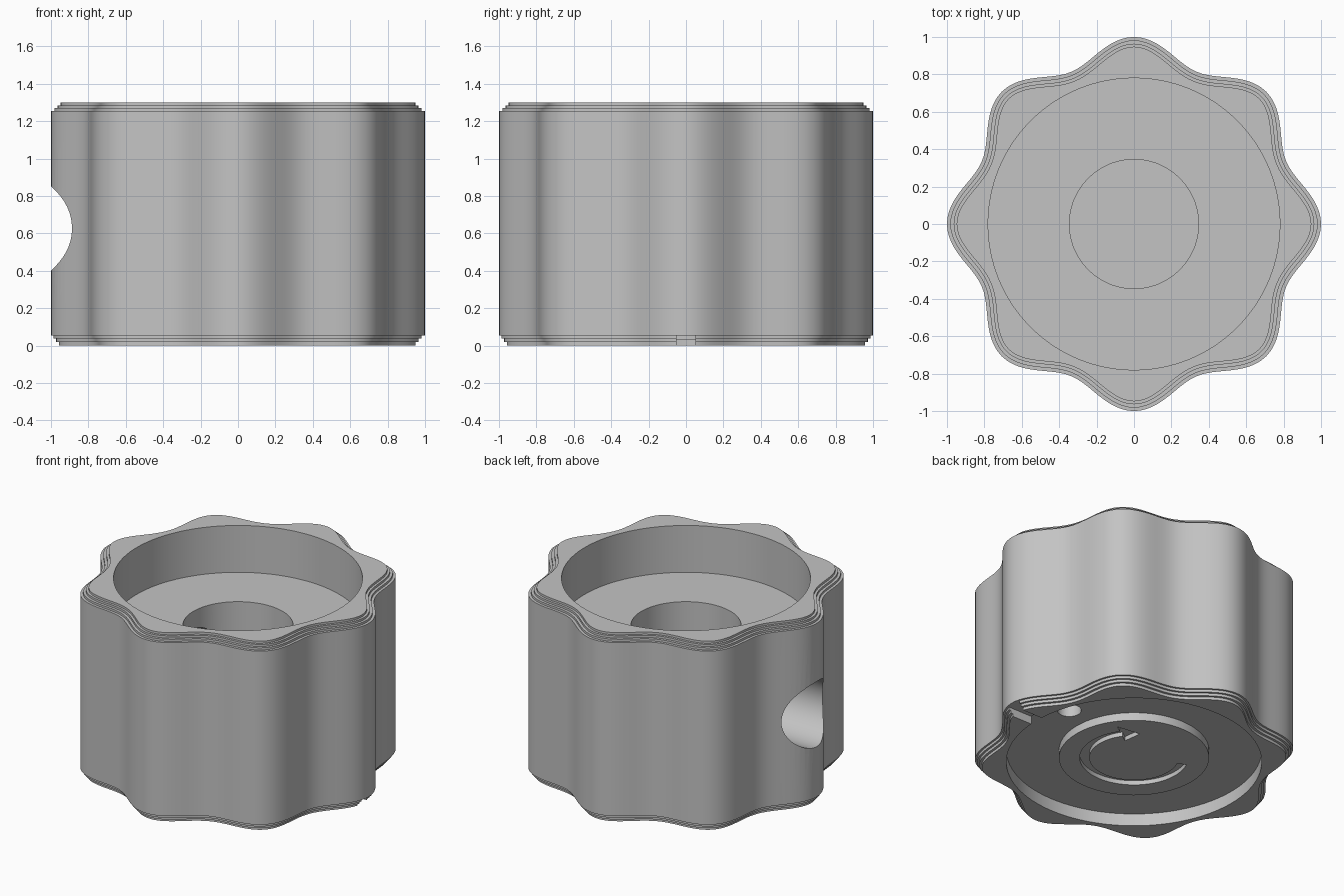
import bpy, bmesh, math
from mathutils import Vector

cube = bpy.data.objects.get("Cube")
if cube:
    bpy.data.objects.remove(cube, do_unlink=True)

grey = bpy.data.materials.new("plain_grey")
grey.use_nodes = True
colour = (0.55, 0.55, 0.55, 1)
grey.diffuse_color = colour
grey.node_tree.nodes["Principled BSDF"].inputs["Base Color"].default_value = colour

LOBES, SEGMENTS = 8, 192


def make_object(name, rings):
    """Closed solid skinned over a stack of matching rings of points."""
    bm = bmesh.new()
    loops = [[bm.verts.new(p) for p in ring] for ring in rings]
    n = len(loops[0])
    for low, high in zip(loops, loops[1:]):
        for i in range(n):
            j = (i + 1) % n
            bm.faces.new((low[i], low[j], high[j], high[i]))
    bm.faces.new(loops[0][::-1])
    bm.faces.new(loops[-1])
    bmesh.ops.recalc_face_normals(bm, faces=bm.faces)
    mesh = bpy.data.meshes.new(name)
    bm.to_mesh(mesh)
    bm.free()
    mesh.materials.append(grey)
    obj = bpy.data.objects.new(name, mesh)
    bpy.context.collection.objects.link(obj)
    return obj


def prism(name, outline, bottom, top):
    return make_object(name, [[(x, y, z) for x, y in outline] for z in (bottom, top)])


def circle(radius, cx=0, cy=0, n=128):
    steps = [math.tau * i / n for i in range(n)]
    return [(cx + radius * math.cos(a), cy + radius * math.sin(a)) for a in steps]


def polar(radius, degrees):
    a = math.radians(degrees)
    return radius * math.cos(a), radius * math.sin(a)


def lobed_ring(inset, z):
    """Wavy outline moved inward along its normals."""
    ring = []
    for i in range(SEGMENTS):
        a = math.tau * i / SEGMENTS
        r = 0.94 + 0.06 * math.cos(LOBES * a)
        dr = -0.06 * LOBES * math.sin(LOBES * a)
        radial = Vector((math.cos(a), math.sin(a), 0))
        tangent = Vector((-math.sin(a), math.cos(a), 0))
        normal = (radial * r - tangent * dr).normalized()
        ring.append(radial * r - normal * inset + Vector((0, 0, z)))
    return ring


def activate(obj):
    bpy.ops.object.select_all(action="DESELECT")
    obj.select_set(True)
    bpy.context.view_layer.objects.active = obj


def cut(target, cutter):
    cutter.hide_render = True
    mod = target.modifiers.new("cut", "BOOLEAN")
    mod.operation, mod.solver, mod.object = "DIFFERENCE", "EXACT", cutter
    activate(target)
    bpy.ops.object.modifier_apply(modifier=mod.name)
    bpy.data.objects.remove(cutter, do_unlink=True)


# Lobed body with stepped rims: (inset, bottom, top) of each layer
layers = [(0.043, 0, 0.019), (0.027, 0.019, 0.037), (0.013, 0.037, 0.055),
          (0, 0.055, 1.255), (0.018, 1.255, 1.27),
          (0.036, 1.27, 1.285), (0.052, 1.285, 1.3)]
body = make_object("knob_body", [lobed_ring(inset, z)
                                 for inset, low, high in layers for z in (low, high)])

# Top recess, centre bore and underside recess
cut(body, prism("top_recess", circle(0.78), 0.976, 1.5))
cut(body, prism("centre_bore", circle(0.345), 0.27, 1.2))
cut(body, prism("base_recess", circle(0.8), -0.2, 0.085))

# Side hole running into the bore
side_hole = make_object("side_hole", [[(x, u, 0.627 + v) for u, v in circle(0.225)]
                                      for x in (-1.3, -0.1)])
cut(body, side_hole)

# Index notch and dimple under the lobe
notch = [(0.74, -0.05), (1.2, -0.05), (1.2, 0.05), (0.74, 0.05)]
cut(body, prism("index_notch", notch, -0.2, 0.055))
cut(body, prism("index_dimple", circle(0.075, 0.63, 0.12, 48), -0.2, 0.16))

# Raised base disc with an engraved turning arrow
boss = prism("base_disc", circle(0.47), 0.03, 0.1)
sweep = [155 + 240 * i / 80 for i in range(81)]
arrow = [polar(0.34, a) for a in sweep]
arrow += [polar(0.4, 35), polar(0.3, 57), polar(0.22, 35)]
arrow += [polar(0.28, a) for a in reversed(sweep)]
cut(boss, prism("arrow_groove", arrow, -0.2, 0.06))

for part in (body, boss):
    activate(part)
    bpy.ops.object.shade_smooth_by_angle(angle=math.radians(30))
